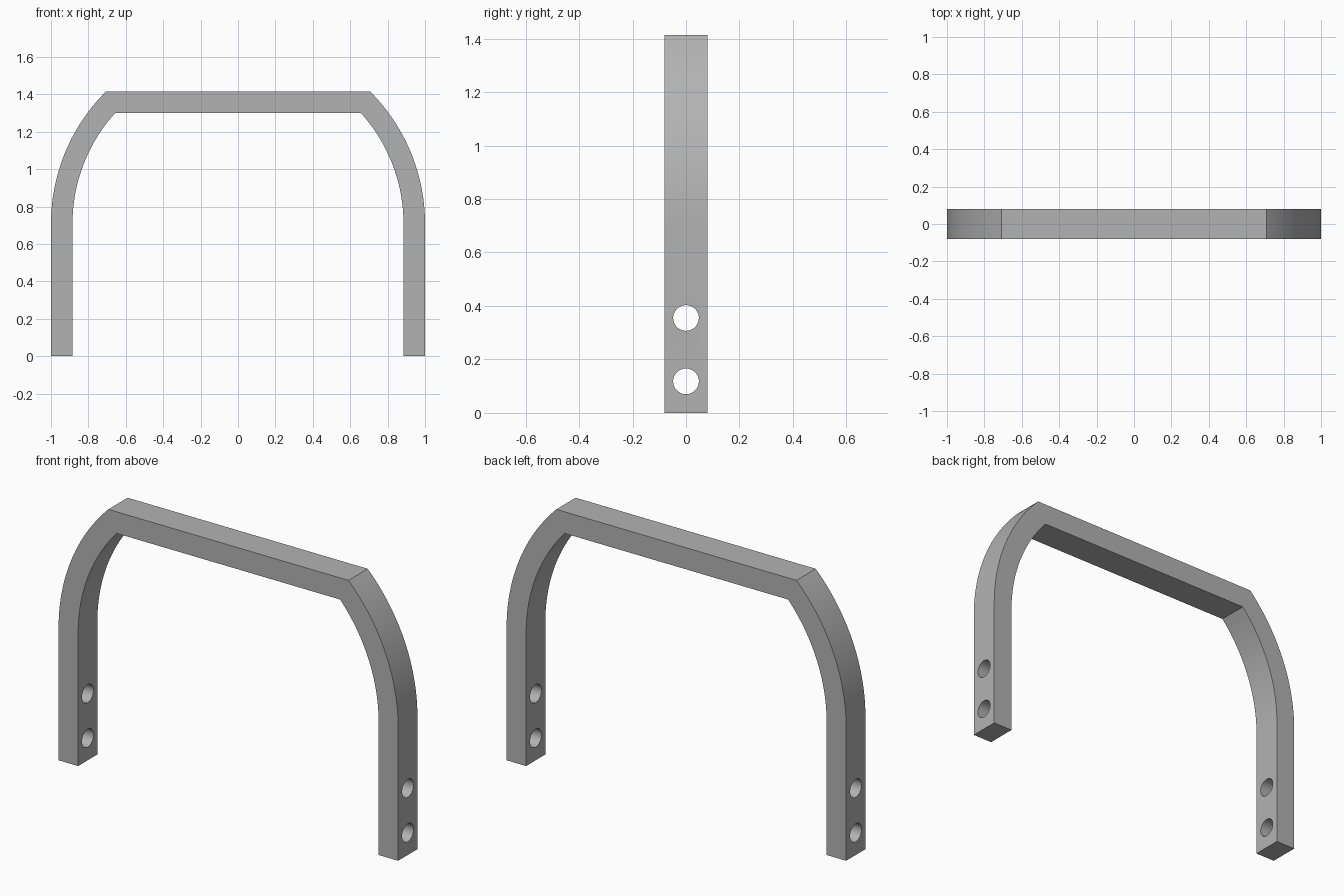
import bpy, bmesh
from math import sin, cos, pi

THICK, HALF_DEPTH = 0.115, 0.081
RADIUS = 1.0
SPRING = sin(pi / 4)          # height where the legs start to bend
ARC_STEPS = 24
HOLE_RADIUS, HOLE_HEIGHTS = 0.048, (0.118, 0.355)

if "Cube" in bpy.data.objects:
    bpy.data.objects.remove(bpy.data.objects["Cube"])

grey = bpy.data.materials.new("plain grey")
grey.use_nodes = True
colour = (0.45, 0.45, 0.45, 1)
grey.diffuse_color = colour
grey.node_tree.nodes["Principled BSDF"].inputs["Base Color"].default_value = colour


def half_outline(radius, top):
    """Foot to upper corner of one side: straight leg, then arc up to the crossbar."""
    end = math_asin((top - SPRING) / radius)
    points = [(radius, 0)]
    for i in range(ARC_STEPS + 1):
        a = end * i / ARC_STEPS
        points.append((radius * cos(a), SPRING + radius * sin(a)))
    return points


from math import asin as math_asin

# Bent bar: outer and inner outlines joined into one profile, then extruded in depth
top = 2 * SPRING
outer = half_outline(RADIUS, top)
inner = half_outline(RADIUS - THICK, top - THICK)


def mirrored(points):
    return [(-x, z) for x, z in points]


profile = outer + mirrored(outer)[::-1] + mirrored(inner) + inner[::-1]
bm = bmesh.new()
face = bm.faces.new([bm.verts.new((x, -HALF_DEPTH, z)) for x, z in profile])
back = bmesh.ops.extrude_face_region(bm, geom=[face])["geom"]
bmesh.ops.translate(bm, vec=(0, 2 * HALF_DEPTH, 0),
                    verts=[v for v in back if isinstance(v, bmesh.types.BMVert)])
bmesh.ops.recalc_face_normals(bm, faces=bm.faces)
mesh = bpy.data.meshes.new("handle_bar")
bm.to_mesh(mesh)
bm.free()
mesh.materials.append(grey)
bar = bpy.data.objects.new("handle_bar", mesh)
bpy.context.collection.objects.link(bar)

# Bolt holes: one long cutter per height passes through both legs
bpy.context.view_layer.objects.active = bar
for z in HOLE_HEIGHTS:
    bpy.ops.mesh.primitive_cylinder_add(vertices=48, radius=HOLE_RADIUS, depth=3,
                                        location=(0, 0, z), rotation=(0, pi / 2, 0))
    cutter = bpy.context.object
    cutter.name = "hole_cutter"
    cutter.hide_render = True
    cutter.data.materials.append(grey)
    cut = bar.modifiers.new("bolt_hole", 'BOOLEAN')
    cut.operation, cut.solver, cut.object = 'DIFFERENCE', 'EXACT', cutter
    bpy.context.view_layer.objects.active = bar
    bpy.ops.object.modifier_apply(modifier=cut.name)
    bpy.data.objects.remove(cutter)

# Smooth bends and holes, crisp edges
bpy.ops.object.select_all(action='DESELECT')
bar.select_set(True)
bpy.context.view_layer.objects.active = bar
bpy.ops.object.shade_smooth_by_angle(angle=pi / 6)
